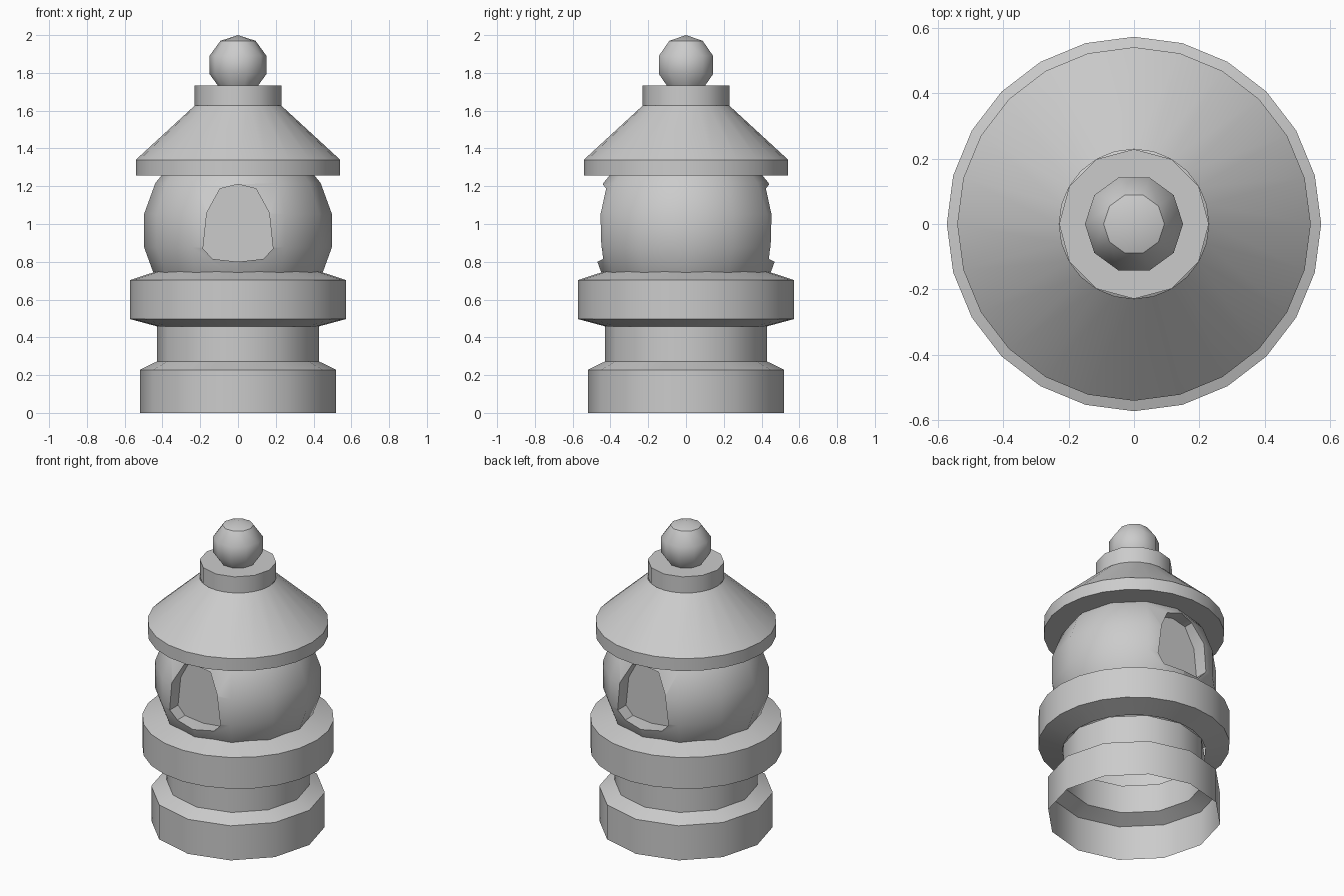
import bpy, bmesh, math
from mathutils import Matrix

if "Cube" in bpy.data.objects:
    bpy.data.objects.remove(bpy.data.objects["Cube"])

stone = bpy.data.materials.new("grey_stone")
stone.diffuse_color = (0.6, 0.6, 0.6, 1)
stone.use_nodes = True
stone.node_tree.nodes["Principled BSDF"].inputs["Base Color"].default_value = stone.diffuse_color


def make(name, bm, fix_normals=True):
    if fix_normals:
        bmesh.ops.recalc_face_normals(bm, faces=bm.faces)
    me = bpy.data.meshes.new(name)
    bm.to_mesh(me)
    bm.free()
    ob = bpy.data.objects.new(name, me)
    bpy.context.collection.objects.link(ob)
    me.materials.append(stone)
    return ob


def smooth(ob):
    bpy.ops.object.select_all(action='DESELECT')
    ob.select_set(True)
    bpy.context.view_layer.objects.active = ob
    bpy.ops.object.shade_smooth_by_angle(angle=math.radians(35))


def lathe(name, profile, sides, cap=False):
    """Spin (radius, z) points listed from bottom to top."""
    bm = bmesh.new()
    rings = []
    for r, z in profile:
        rings.append([bm.verts.new((r * math.cos(a), r * math.sin(a), z))
                      for a in (2 * math.pi * i / sides for i in range(sides))])
    for a, b in zip(rings, rings[1:]):
        for i in range(sides):
            j = (i + 1) % sides
            bm.faces.new((a[i], a[j], b[j], b[i]))
    if cap:
        bm.faces.new(rings[-1])
    ob = make(name, bm, False)
    smooth(ob)
    return ob


def ball(name, radius, z, sides, rows):
    bm = bmesh.new()
    bmesh.ops.create_uvsphere(bm, u_segments=sides, v_segments=rows, radius=radius)
    # one vertex column faces the front
    bmesh.ops.transform(bm, verts=bm.verts,
                        matrix=Matrix.Translation((0, 0, z)) @ Matrix.Rotation(math.pi / 2, 4, 'Z'))
    return make(name, bm)


# hollow foot and neck, open underneath
lathe("foot_and_neck", [(.52, 0), (.52, .228), (.428, .273), (.428, .458)], 12)

# wide collar under the lamp chamber
lathe("collar", [(.428, .458), (.573, .497), (.573, .703), (.435, .748)], 24)

# roof with a rim and a closed underside
lathe("roof", [(.36, 1.258), (.541, 1.258), (.541, 1.34), (.229, 1.627)], 24)

# cap on the roof
lathe("roof_cap", [(.229, 1.62), (.229, 1.733)], 12, cap=True)

# round knob on top
smooth(ball("knob", .158, 1.842, 10, 5))

# lamp chamber with recessed windows front and back
chamber = ball("lamp_chamber", .505, .965, 12, 9)
half = [(0, 1.21), (.095, 1.187), (.165, 1.06), (.185, .87), (.135, .815), (0, .80)]
outline = half + [(-x, z) for x, z in half[-2:0:-1]]
for side, label in ((-1, "front"), (1, "back")):
    bm = bmesh.new()
    inner = [bm.verts.new((x, side * .36, z)) for x, z in outline]
    outer = [bm.verts.new((x, side * .7, z)) for x, z in outline]
    bm.faces.new(inner)
    bm.faces.new(outer)
    n = len(outline)
    for i in range(n):
        j = (i + 1) % n
        bm.faces.new((inner[i], inner[j], outer[j], outer[i]))
    cutter = make(label + "_window_cutter", bm)
    cutter.hide_render = True
    mod = chamber.modifiers.new(label + "_window", 'BOOLEAN')
    mod.operation = 'DIFFERENCE'
    mod.solver = 'EXACT'
    mod.object = cutter
    bpy.context.view_layer.objects.active = chamber
    bpy.ops.object.modifier_apply(modifier=mod.name)
    bpy.data.objects.remove(cutter)
smooth(chamber)
